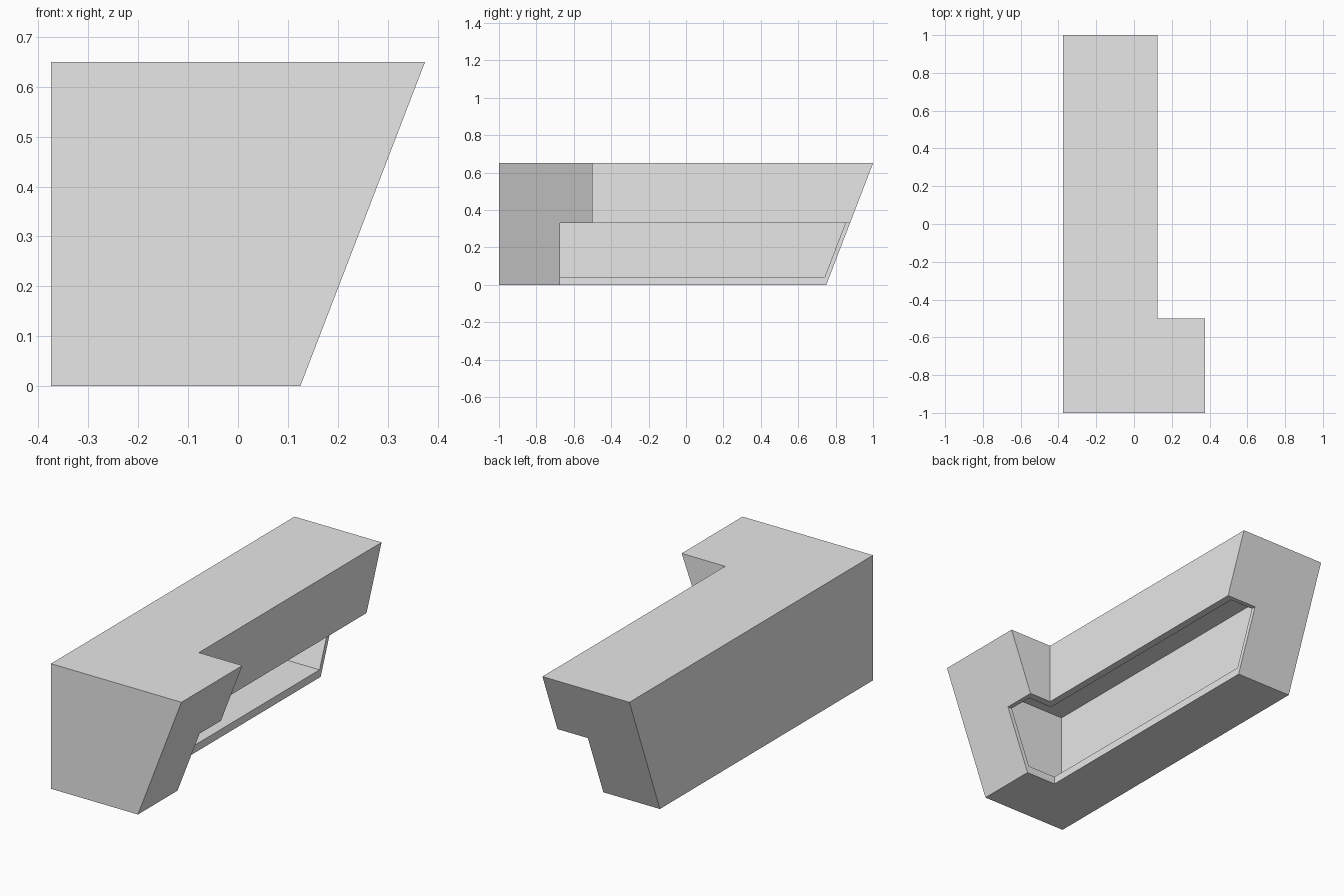
import bpy
import bmesh

HEIGHT = 0.65
WALL = 0.04
LEAN = 0.25 / HEIGHT          # outward lean of the two sloping end faces
SLOPE_WALL = WALL - WALL * LEAN

old = bpy.data.objects.get("Cube")
if old:
    bpy.data.objects.remove(old, do_unlink=True)

grey = bpy.data.materials.new("light_grey")
grey.use_nodes = True
grey.diffuse_color = (0.8, 0.8, 0.8, 1)
grey.node_tree.nodes["Principled BSDF"].inputs["Base Color"].default_value = (0.8, 0.8, 0.8, 1)


def loft(name, lower, upper):
    """Close a solid between two matching rings of points."""
    bm = bmesh.new()
    a = [bm.verts.new(p) for p in lower]
    b = [bm.verts.new(p) for p in upper]
    bm.faces.new(a[::-1])
    bm.faces.new(b)
    n = len(a)
    for i in range(n):
        j = (i + 1) % n
        bm.faces.new((a[i], a[j], b[j], b[i]))
    bmesh.ops.remove_doubles(bm, verts=bm.verts, dist=0.0001)
    bmesh.ops.recalc_face_normals(bm, faces=bm.faces)
    mesh = bpy.data.meshes.new(name)
    bm.to_mesh(mesh)
    bm.free()
    mesh.materials.append(grey)
    obj = bpy.data.objects.new(name, mesh)
    bpy.context.collection.objects.link(obj)
    return obj


def l_ring(z, wall=0.0, slope_wall=0.0):
    """L-shaped outline at a height, set in by the wall thickness."""
    end_x = 0.125 + z * LEAN - slope_wall
    end_y = 0.75 + z * LEAN - slope_wall
    left, front = -0.375 + wall, -1 + wall
    inner_x, inner_y = 0.125 - wall, -0.5 - wall
    return [(left, front, z), (end_x, front, z), (end_x, inner_y, z),
            (inner_x, inner_y, z), (inner_x, end_y, z), (left, end_y, z)]


def carve(target, cutter):
    """Subtract the cutter and discard it."""
    cutter.hide_render = True
    mod = target.modifiers.new("carve", 'BOOLEAN')
    mod.operation = 'DIFFERENCE'
    mod.solver = 'EXACT'
    mod.object = cutter
    bpy.context.view_layer.objects.active = target
    bpy.ops.object.modifier_apply(modifier=mod.name)
    bpy.data.objects.remove(cutter, do_unlink=True)


# Outer L-shaped body with sloping ends
body = loft("counter_shell", l_ring(0), l_ring(HEIGHT))

# Hollow interior
carve(body, loft("cavity_cutter", l_ring(WALL, WALL, SLOPE_WALL),
                 l_ring(HEIGHT - WALL, WALL, SLOPE_WALL)))

# Opening under the inner fascia
rect = [(-0.05, -0.675), (1, -0.675), (1, 1.5), (-0.05, 1.5)]
carve(body, loft("opening_cutter", [(x, y, -0.2) for x, y in rect],
                 [(x, y, 0.33) for x, y in rect]))
